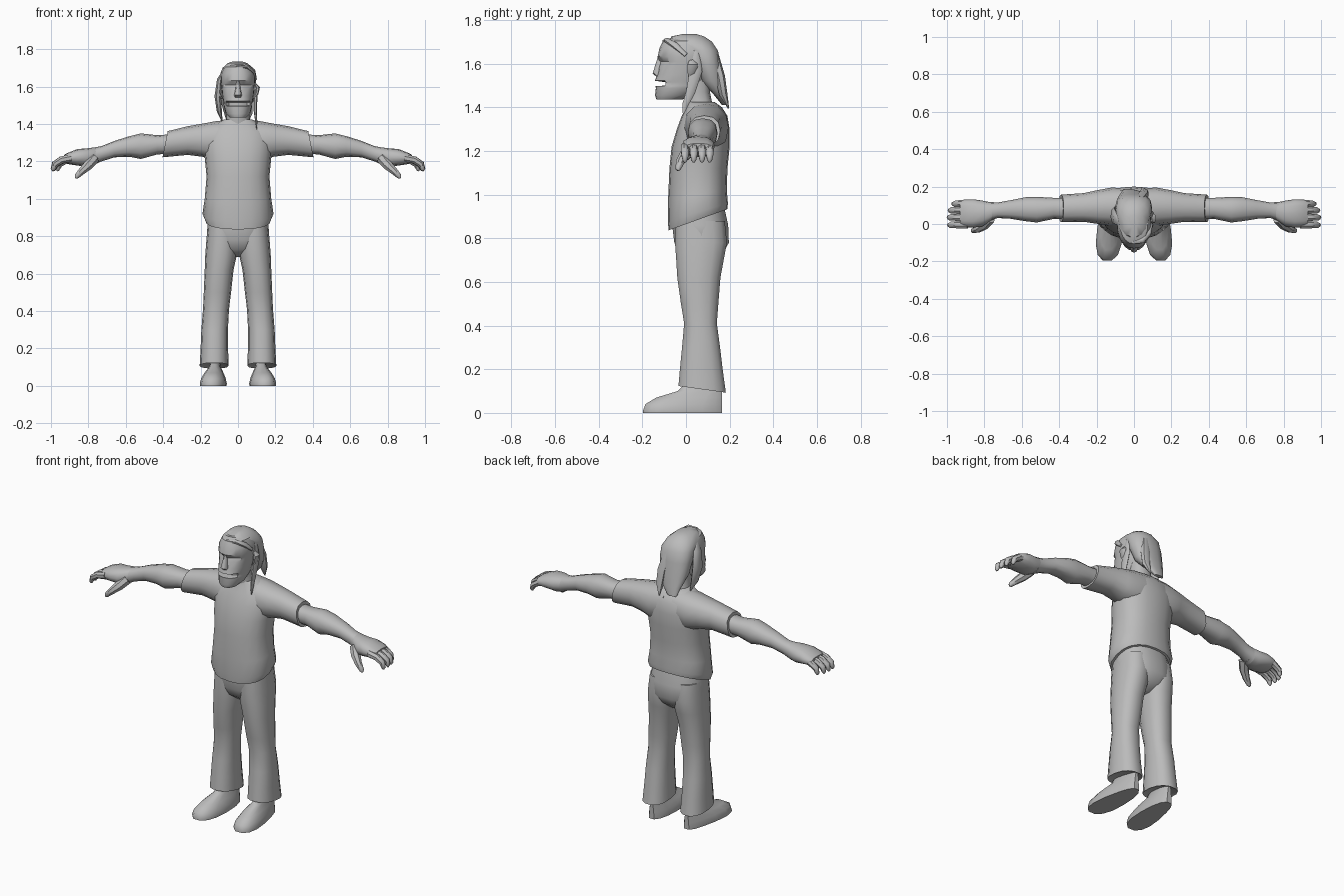
import bpy, bmesh, math
from mathutils import Vector

grey = bpy.data.materials.new("plain grey")
grey.diffuse_color = (0.5, 0.5, 0.5, 1)


def skin(name, rings, angle=50):
    """Bridge equal rings of points into one capped, smooth surface."""
    bm = bmesh.new()
    loops = [[bm.verts.new(p) for p in r] for r in rings]
    n = len(loops[0])
    for a, b in zip(loops, loops[1:]):
        for i in range(n):
            j = (i + 1) % n
            bm.faces.new((a[i], a[j], b[j], b[i]))
    bm.faces.new(loops[0][::-1])
    bm.faces.new(loops[-1])
    bmesh.ops.recalc_face_normals(bm, faces=bm.faces)
    me = bpy.data.meshes.new(name)
    bm.to_mesh(me)
    bm.free()
    me.materials.append(grey)
    ob = bpy.data.objects.new(name, me)
    bpy.context.collection.objects.link(ob)
    bpy.ops.object.select_all(action='DESELECT')
    ob.select_set(True)
    bpy.context.view_layer.objects.active = ob
    bpy.ops.object.shade_smooth_by_angle(angle=math.radians(angle))
    return ob


def oval(a0, a1, b0, b1, n, power=0.85):
    """Rounded section filling the given extents."""
    pts = []
    for i in range(n):
        t = 2 * math.pi * i / n
        c, s = math.cos(t), math.sin(t)
        c = math.copysign(abs(c) ** power, c)
        s = math.copysign(abs(s) ** power, s)
        pts.append(((a0 + a1) / 2 + c * (a1 - a0) / 2, (b0 + b1) / 2 + s * (b1 - b0) / 2))
    return pts


def stack(name, rows, side=1, n=16, power=0.85):
    """Upright loft; rows are z, x0, x1, y0, y1, tilt along y."""
    rings = []
    for z, x0, x1, y0, y1, *tilt in rows:
        k = tilt[0] if tilt else 0
        rings.append([(side * x, y, z + k * (y - (y0 + y1) / 2))
                      for x, y in oval(x0, x1, y0, y1, n, power)])
    return skin(name, rings)


def limb(name, rows, side=1, n=12):
    """Sideways loft; rows are x, y0, y1, z0, z1, lean along z."""
    rings = []
    for x, y0, y1, z0, z1, *lean in rows:
        k = lean[0] if lean else 0
        rings.append([(side * (x + k * (z - (z0 + z1) / 2)), y, z)
                      for y, z in oval(y0, y1, z0, z1, n)])
    return skin(name, rings)


def tube(name, pts, side=1, n=7, flat=1.0):
    """Tapered tube; points are x, y, z, radius."""
    rings = []
    for i, p in enumerate(pts):
        d = (Vector(pts[min(i + 1, len(pts) - 1)][:3]) - Vector(pts[max(i - 1, 0)][:3])).normalized()
        u = Vector((0, 1, 0))
        u = (u - d * u.dot(d)).normalized()
        v = d.cross(u)
        ring = []
        for k in range(n):
            t = 2 * math.pi * k / n
            q = Vector(p[:3]) + p[3] * (u * math.cos(t) + v * math.sin(t) * flat)
            ring.append((side * q.x, q.y, q.z))
        rings.append(ring)
    return skin(name, rings)


# Shirt body with a hem that dips at the front
stack("shirt_body", [
    (0.885, -.175, .175, -.08, .19, .36), (0.92, -.19, .19, -.083, .192, .3),
    (1.0, -.178, .178, -.082, .187, .15), (1.12, -.168, .168, -.076, .19),
    (1.22, -.178, .178, -.066, .2), (1.30, -.185, .185, -.042, .2),
    (1.36, -.17, .17, -.02, .19), (1.40, -.12, .12, .0, .165),
    (1.425, -.075, .075, .005, .13)], n=20)

# Trouser seat
stack("trouser_seat", [
    (0.95, -.155, .155, -.06, .175), (0.86, -.163, .163, -.065, .195),
    (0.78, -.168, .168, -.055, .198), (0.73, -.12, .12, -.035, .17),
    (0.69, -.03, .03, .02, .12)], n=18)

for s, tag in ((1, "left"), (-1, "right")):
    # Shoulder and short sleeve
    limb(tag + "_sleeve", [
        (.03, .0, .19, 1.22, 1.425), (.12, -.01, .195, 1.2, 1.415), (.19, .0, .182, 1.225, 1.402),
        (.27, .012, .165, 1.235, 1.388), (.39, .01, .157, 1.222, 1.362, -.2),
        (.388, .03, .137, 1.245, 1.34, -.2)], s)
    # Bare arm
    limb(tag + "_arm", [
        (.36, .025, .14, 1.24, 1.345), (.43, .027, .14, 1.238, 1.34), (.52, .008, .145, 1.213, 1.35),
        (.58, .015, .143, 1.225, 1.335), (.66, .028, .127, 1.222, 1.31),
        (.73, .032, .115, 1.2, 1.282), (.78, .015, .118, 1.178, 1.272)], s)
    # Palm
    limb(tag + "_palm", [
        (.76, .022, .115, 1.186, 1.276), (.81, -.012, .125, 1.172, 1.27), (.86, -.02, .132, 1.178, 1.266),
        (.91, -.016, .13, 1.186, 1.246), (.93, -.005, .12, 1.195, 1.235)], s)
    # Fingers curl down, the little finger is shorter
    for i, (y, reach) in enumerate(((-.005, .998), (.035, 1.0), (.073, .995), (.108, .975))):
        tube(f"{tag}_finger_{i + 1}", [
            (.89, y, 1.218, .021), (reach - .055, y, 1.208, .02), (reach - .02, y, 1.185, .018),
            (reach - .01, y, 1.158, .012), (reach - .012, y, 1.148, .005)], s)
    tube(tag + "_thumb", [
        (.77, .03, 1.215, .03), (.80, -.005, 1.18, .027), (.835, -.028, 1.148, .02),
        (.862, -.036, 1.12, .014), (.868, -.038, 1.11, .005)], s)
    # Flared trouser leg
    stack(tag + "_trouser_leg", [
        (0.88, .0, .16, -.05, .18), (0.78, .0, .169, -.053, .19), (0.70, .006, .175, -.047, .175),
        (0.62, .024, .178, -.042, .16), (0.5, .037, .183, -.025, .15), (0.41, .048, .187, -.01, .143),
        (0.3, .054, .196, -.02, .158), (0.2, .053, .2, -.03, .17),
        (0.108, .05, .205, -.037, .185, -.14), (0.115, .065, .19, -.02, .17, -.14)], s, 14)
    # Shoe with the toe turned outwards
    rows = [(0, 1, 0), (.012, 1.02, .0), (.04, .93, .01), (.07, .74, .06), (.1, .5, .16), (.13, .4, .19)]
    rings = []
    for z, w, back in rows:
        ring = []
        for x, y in oval(-.076, .076, -.2 + back, .168, 14):
            toe = max(0, (.1 - y) / .3)
            ring.append((s * (.118 + .025 * toe + x * w * (.75 + .33 * toe)), y, z))
        rings.append(ring)
    skin(tag + "_shoe", rings)
    # Ear
    tube(tag + "_ear", [(.085, .02, 1.535, .01), (.1, .025, 1.56, .02),
                        (.106, .03, 1.595, .026), (.092, .025, 1.615, .012)], s, flat=.45)

# Neck
stack("neck", [(1.36, -.08, .08, .0, .14), (1.42, -.062, .062, .0, .12),
               (1.47, -.06, .06, -.01, .11), (1.54, -.06, .06, -.01, .11)], n=12)

# Head: z, half width, front, back, mouth inset, eye inset
face = [(1.435, .045, -.135, -.02, 0, 0), (1.455, .065, -.142, .03, 0, 0), (1.488, .074, -.138, .07, 0, 0),
        (1.497, .076, -.14, .08, 0, 0), (1.5, .076, -.135, .08, .04, 0), (1.515, .078, -.135, .09, .04, 0),
        (1.522, .079, -.143, .1, 0, 0), (1.55, .084, -.132, .11, 0, 0), (1.59, .088, -.126, .12, 0, .004),
        (1.61, .09, -.124, .125, 0, .016), (1.632, .092, -.13, .13, 0, .0), (1.67, .09, -.122, .13, 0, 0),
        (1.705, .074, -.105, .11, 0, 0), (1.722, .04, -.06, .07, 0, 0)]
rings = []
for z, w, f, b, mouth, eye in face:
    ring = oval(-w, w, f, b, 20, .9)
    out = []
    for i, (x, y) in enumerate(ring):
        k = abs(i - 15)
        out.append((x, y + (mouth if k <= 2 else 0) + (eye if k in (1, 2) else 0), z))
    rings.append(out)
skin("head", rings, 35)

# Nose
stack("nose", [(1.54, -.02, .02, -.135, -.1), (1.555, -.021, .021, -.153, -.1),
               (1.59, -.013, .013, -.142, -.1), (1.635, -.009, .009, -.128, -.1)], n=8)

# Hair over the crown and down the back
stack("hair", [
    (1.41, -.06, .0, .165, .188), (1.46, -.075, .05, .125, .182), (1.52, -.092, .082, .065, .172),
    (1.6, -.1, .096, .03, .16), (1.66, -.098, .096, .0, .148), (1.7, -.083, .08, -.075, .122),
    (1.725, -.055, .05, -.07, .085), (1.735, -.025, .02, -.02, .05)], n=14)

# Loose locks beside the face and behind the neck
tube("right_lock", [(-.075, .0, 1.69, .01), (-.098, .03, 1.64, .035), (-.108, .045, 1.55, .045),
                    (-.1, .06, 1.47, .035), (-.085, .08, 1.415, .006)], flat=.4)
tube("left_lock", [(.085, .05, 1.66, .012), (.094, .045, 1.57, .03), (.092, .02, 1.47, .022),
                   (.098, -.005, 1.41, .014), (.1, -.012, 1.37, .003)], flat=.4)
tube("back_lock", [(.03, .13, 1.64, .02), (.05, .155, 1.54, .024), (.055, .17, 1.46, .02),
                   (.045, .195, 1.395, .003)], flat=1.2)
tube("front_lock", [(-.01, -.1, 1.705, .008), (.045, -.09, 1.708, .014), (.08, -.05, 1.685, .016),
                    (.093, .0, 1.64, .01)], flat=.8)
